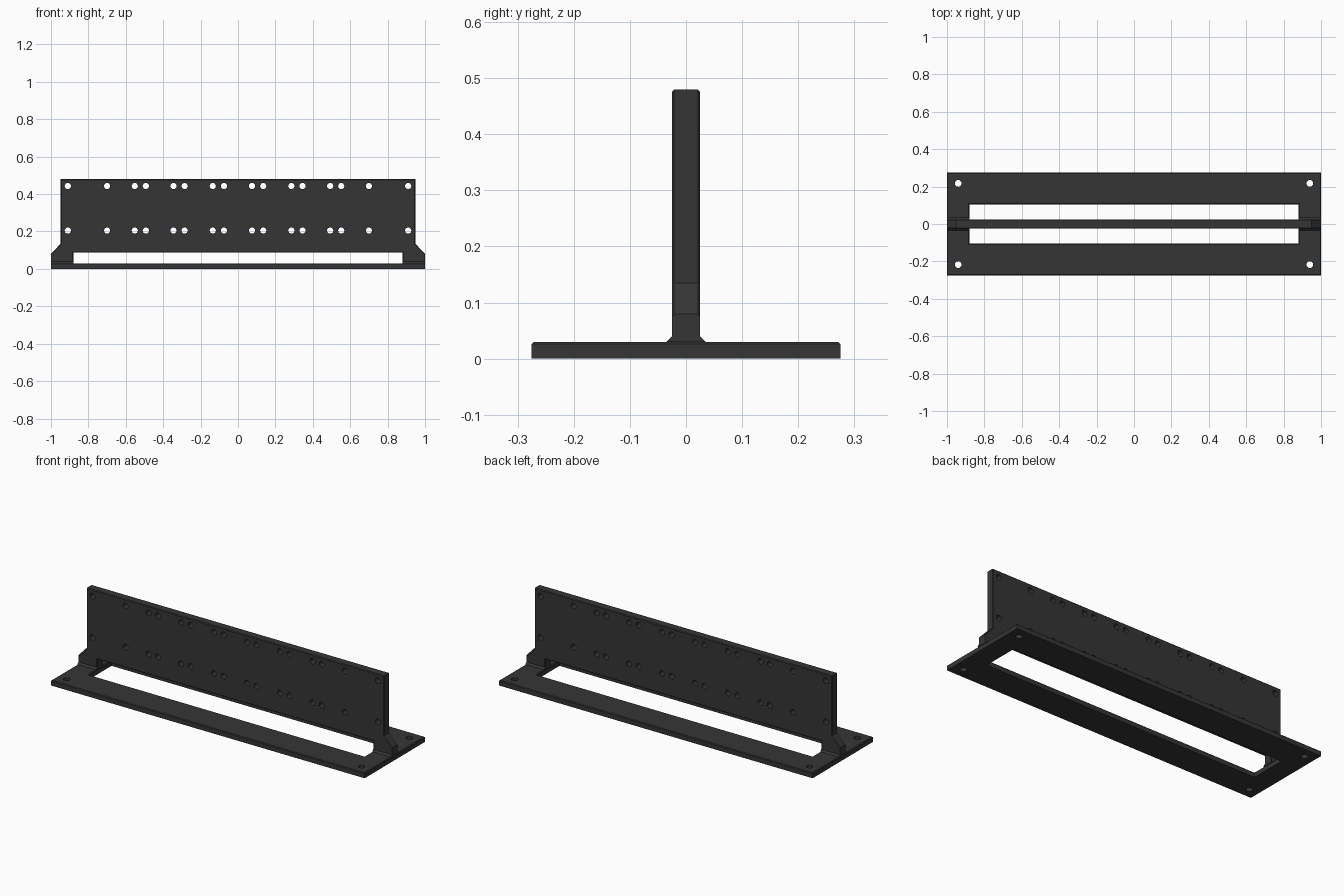
import bpy, bmesh
from math import pi
from mathutils import Matrix, Vector

if "Cube" in bpy.data.objects:
    bpy.data.objects.remove(bpy.data.objects["Cube"], do_unlink=True)

L, W, T = 1.0, 0.275, 0.03            # base half length, half width, thickness
SLOT_X, SLOT_Y = 0.88, 0.105          # half size of the slot
WALL, TOP = 0.025, 0.48               # wall half thickness, full height
CHAMFER = 0.004

mat = bpy.data.materials.new("dark grey")
mat.use_nodes = True
grey = (0.036, 0.036, 0.036, 1)
mat.diffuse_color = grey
mat.node_tree.nodes["Principled BSDF"].inputs["Base Color"].default_value = grey


def make_object(name, bm):
    bmesh.ops.recalc_face_normals(bm, faces=bm.faces)
    mesh = bpy.data.meshes.new(name)
    bm.to_mesh(mesh)
    bm.free()
    mesh.materials.append(mat)
    obj = bpy.data.objects.new(name, mesh)
    bpy.context.collection.objects.link(obj)
    return obj


def prism(faces, depth):
    """Extrude flat outlines along the depth vector."""
    bm = bmesh.new()
    made = [bm.faces.new([bm.verts.new(p) for p in f]) for f in faces]
    bmesh.ops.remove_doubles(bm, verts=bm.verts, dist=0.0001)
    out = bmesh.ops.extrude_face_region(bm, geom=bm.faces[:], use_keep_orig=True)
    moved = [g for g in out["geom"] if isinstance(g, bmesh.types.BMVert)]
    bmesh.ops.translate(bm, verts=moved, vec=depth)
    bmesh.ops.recalc_face_normals(bm, faces=bm.faces)
    return bm


def chamfer(bm, rule):
    """Chamfer the sharp edges whose two ends both pass the rule."""
    edges = [e for e in bm.edges if e.calc_face_angle(0) > 0.5
             and rule(e.verts[0].co, e.verts[1].co)]
    bmesh.ops.bevel(bm, geom=edges, offset=CHAMFER, segments=1,
                    affect='EDGES', profile=0.5)


def drill(obj, centres, radius, axis):
    """Cut round through holes along y or z."""
    bm = bmesh.new()
    turn = Matrix.Rotation(pi / 2, 4, 'X') if axis == 'Y' else Matrix()
    for c in centres:
        bmesh.ops.create_cone(bm, cap_ends=True, segments=24, radius1=radius,
                              radius2=radius, depth=0.2,
                              matrix=Matrix.Translation(c) @ turn)
    cutter = make_object(obj.name + "_hole_cutter", bm)
    cutter.hide_render = True
    cutter.hide_set(True)
    cutter.display_type = 'WIRE'
    mod = obj.modifiers.new("holes", 'BOOLEAN')
    mod.operation = 'DIFFERENCE'
    mod.solver = 'EXACT'
    mod.object = cutter
    bpy.context.view_layer.objects.active = obj
    bpy.ops.object.modifier_apply(modifier=mod.name)
    bpy.data.objects.remove(cutter, do_unlink=True)


# Base plate: a rectangular frame around the long slot
signs = [(-1, -1), (1, -1), (1, 1), (-1, 1)]
outer = [Vector((sx * L, sy * W, 0)) for sx, sy in signs]
inner = [Vector((sx * SLOT_X, sy * SLOT_Y, 0)) for sx, sy in signs]
frame = [(outer[i], outer[(i + 1) % 4], inner[(i + 1) % 4], inner[i])
         for i in range(4)]
bm = prism(frame, (0, 0, T))
chamfer(bm, lambda a, b: min(a.z, b.z) > T - 0.001)
base = make_object("base_plate", bm)
drill(base, [(sx * 0.94, sy * 0.217, T / 2) for sx, sy in signs], 0.018, 'Z')

# Upright wall: flared feet at both ends, open gap between them
half = [(SLOT_X, 0.087), (SLOT_X, T), (L, T), (L, 0.08), (0.948, 0.135), (0.948, TOP)]
outline = half + [(-x, z) for x, z in reversed(half)]
bm = prism([[(x, -WALL, z) for x, z in outline]], (0, 2 * WALL, 0))
chamfer(bm, lambda a, b: a.y * b.y > 0 and max(a.z, b.z) > T + 0.001
        and not (abs(a.x) > 0.97 and abs(b.x) > 0.97))
wall = make_object("upright_wall", bm)
columns = [0.075, 0.135, 0.285, 0.345, 0.493, 0.552, 0.70, 0.91]
drill(wall, [(s * x, 0, z) for x in columns for s in (-1, 1)
             for z in (0.205, 0.443)], 0.0165, 'Y')

# Sloped fillets where the feet meet the base
for side, s in (("left", 1), ("right", -1)):
    section = [(0.035, T), (WALL, T + 0.01), (-WALL, T + 0.01), (-0.035, T)]
    bm = prism([[(s * SLOT_X, y, z) for y, z in section]], (s * (L - SLOT_X), 0, 0))
    make_object(side + "_foot_fillet", bm)
